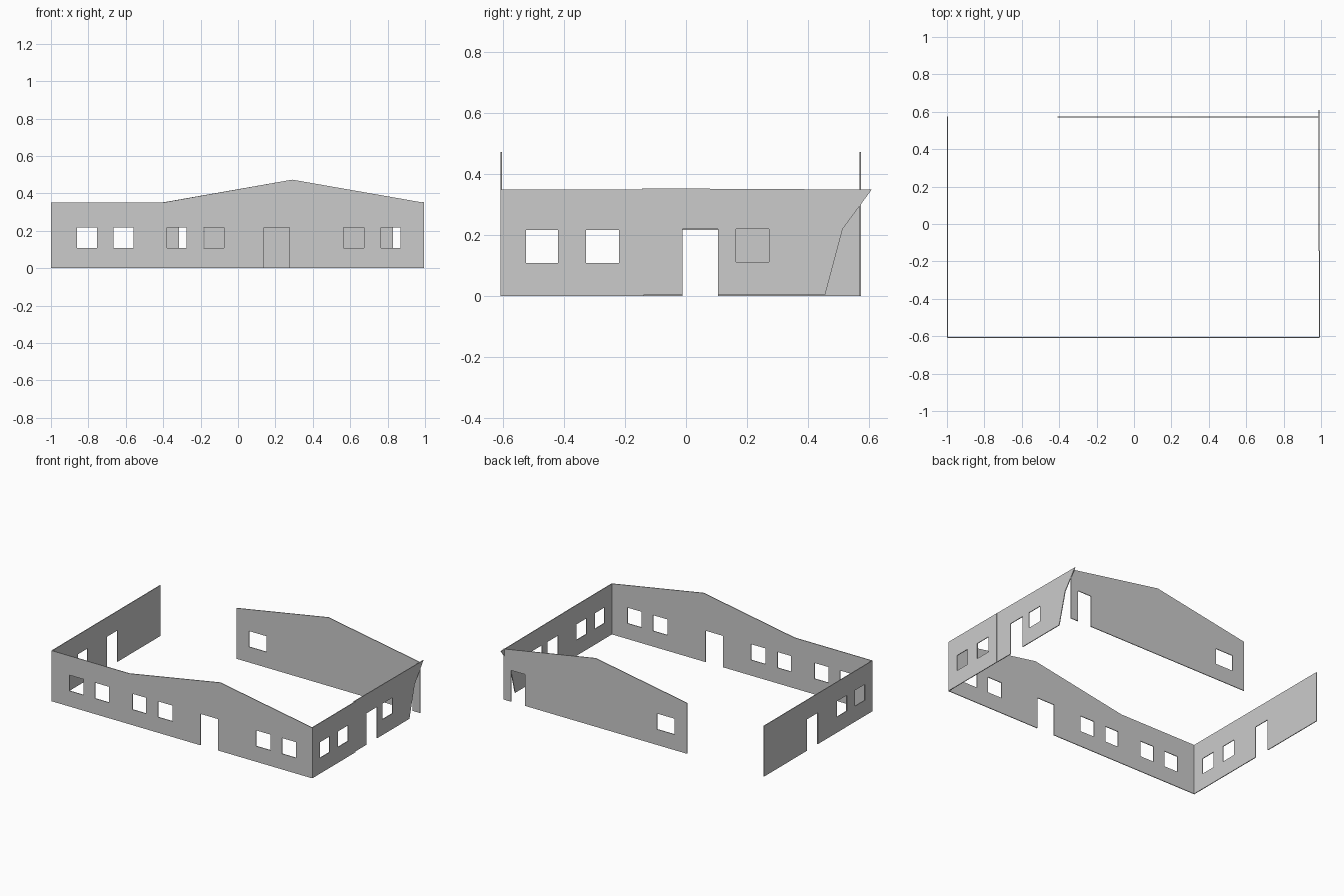
import bpy
import bmesh
from mathutils import Vector

cube = bpy.data.objects.get("Cube")
if cube:
    bpy.data.objects.remove(cube, do_unlink=True)

SILL, HEAD, EAVE, RIDGE = 0.108, 0.217, 0.35, 0.473
THICK = 0.005

plaster = bpy.data.materials.new("plaster_grey")
plaster.use_nodes = True
grey = (0.6, 0.6, 0.6, 1)
plaster.diffuse_color = grey
plaster.node_tree.nodes["Principled BSDF"].inputs["Base Color"].default_value = grey


def wall(name, axis, offset, outline, windows=(), doors=(), lift=0):
    """Thin upright panel; outline starts at its bottom left corner,
    climbs over the top and ends at its bottom right corner."""
    loops = [list(outline)]
    for a, b in sorted(doors, reverse=True):
        loops[0] += [(b, 0), (b, HEAD), (a, HEAD), (a, 0)]
    for a, b in windows:
        loops.append([(a, SILL), (b, SILL), (b, HEAD), (a, HEAD)])

    def place(u, z):
        return (u, offset, z + lift) if axis == "x" else (offset, u, z + lift)

    bm = bmesh.new()
    for loop in loops:
        verts = [bm.verts.new(place(u, z)) for u, z in loop]
        for i, v in enumerate(verts):
            bm.edges.new((v, verts[i - 1]))
    normal = Vector((0, 1, 0) if axis == "x" else (1, 0, 0))
    bmesh.ops.triangle_fill(bm, use_beauty=True, edges=bm.edges[:], normal=normal)
    # Give the panel its thickness
    ext = bmesh.ops.extrude_face_region(bm, geom=bm.faces[:], use_keep_orig=True)
    moved = [g for g in ext["geom"] if isinstance(g, bmesh.types.BMVert)]
    bmesh.ops.translate(bm, verts=moved, vec=normal * THICK)
    bmesh.ops.recalc_face_normals(bm, faces=bm.faces[:])
    mesh = bpy.data.meshes.new(name)
    bm.to_mesh(mesh)
    bm.free()
    mesh.materials.append(plaster)
    obj = bpy.data.objects.new(name, mesh)
    bpy.context.collection.objects.link(obj)
    return obj


def rect(a, b):
    return [(a, 0), (a, EAVE), (b, EAVE), (b, 0)]


gable = [(0.29, RIDGE), (0.993, EAVE), (0.993, 0)]
side_windows = [(-0.525, -0.42), (-0.328, -0.22)]
side_door = [(-0.012, 0.105)]

# Front wall with flat run, gable, six windows and a door
wall("front_wall", "x", -0.61,
     [(-1, 0), (-1, EAVE), (-0.405, EAVE)] + gable,
     windows=[(-0.86, -0.755), (-0.665, -0.56), (-0.38, -0.275),
              (-0.185, -0.075), (0.565, 0.675), (0.765, 0.87)],
     doors=[(0.14, 0.275)])

# Back wall with gable only
wall("back_wall", "x", 0.57,
     [(-0.41, 0), (-0.41, EAVE)] + gable,
     windows=[(-0.315, -0.18)], doors=[(0.83, 0.935)])

# Right-hand side wall of the model's -x end
wall("right_wall", "y", -1, rect(-0.608, 0.575), side_windows, side_door)

# Opposite side wall: front panel, and rear panel with a slanted end
wall("left_wall_front", "y", 0.99, rect(-0.608, -0.14), side_windows)
wall("left_wall_rear", "y", 0.986,
     [(-0.145, 0), (-0.145, EAVE), (0.61, EAVE - 0.004), (0.515, HEAD), (0.457, 0)],
     windows=[(0.165, 0.272)], doors=side_door, lift=0.003)
